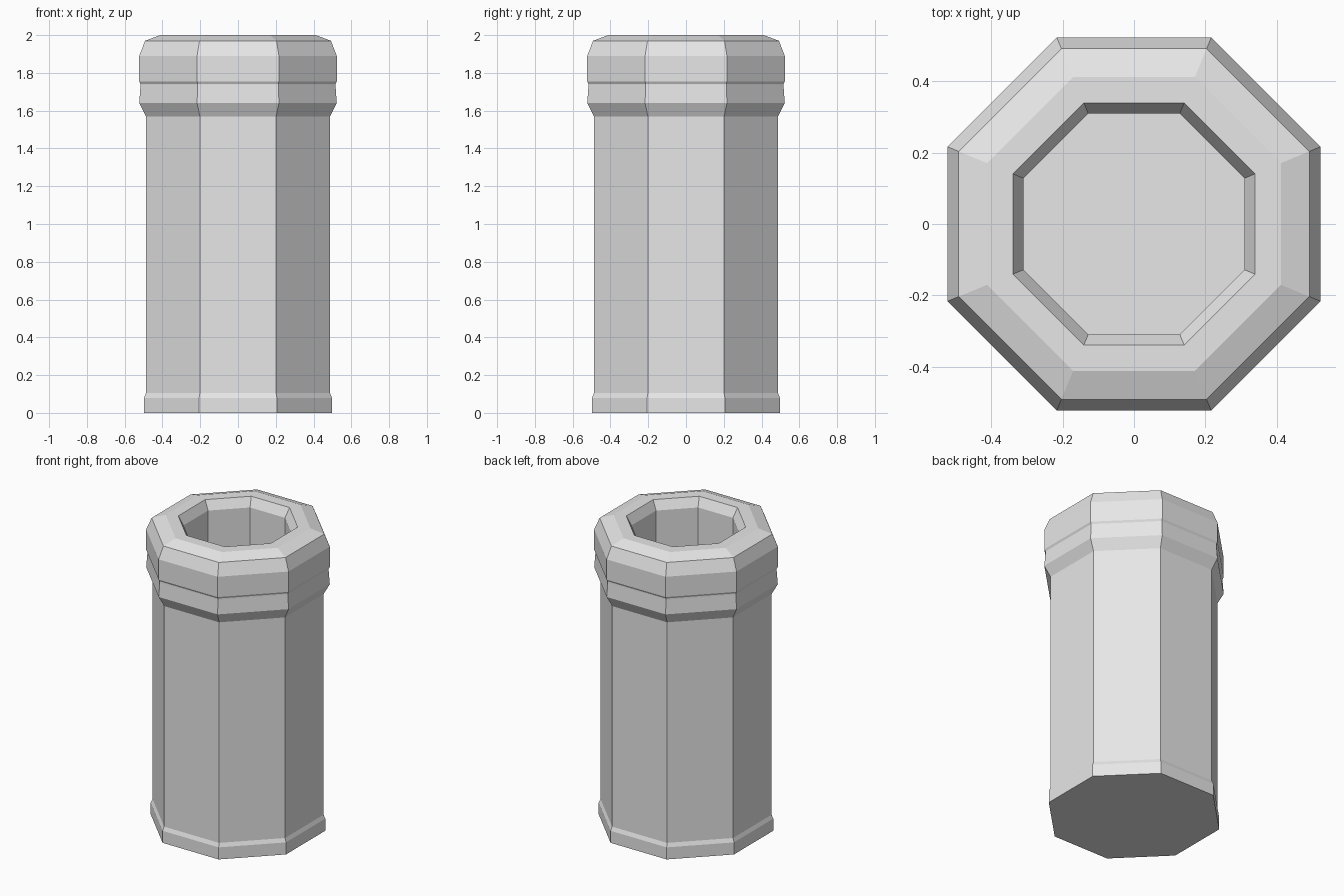
import bpy, bmesh, math

cube = bpy.data.objects.get("Cube")
if cube:
    bpy.data.objects.remove(cube, do_unlink=True)

SIDES = 8

grey = bpy.data.materials.new("light grey")
grey.use_nodes = True
colour = (0.8, 0.8, 0.8, 1)
grey.diffuse_color = colour
grey.node_tree.nodes["Principled BSDF"].inputs["Base Color"].default_value = colour


def lathe(name, profile, cap_start=False, cap_end=False):
    """Octagonal shell from (distance to flat side, height) pairs."""
    bm = bmesh.new()
    rings = []
    for flat, z in profile:
        r = flat / math.cos(math.pi / SIDES)
        angles = [(i + 0.5) * math.tau / SIDES for i in range(SIDES)]
        rings.append([bm.verts.new((r * math.cos(a), r * math.sin(a), z)) for a in angles])
    for low, high in zip(rings, rings[1:]):
        for i in range(SIDES):
            j = (i + 1) % SIDES
            bm.faces.new((low[i], low[j], high[j], high[i]))
    if cap_start:
        bm.faces.new(rings[0][::-1])
    if cap_end:
        bm.faces.new(rings[-1])
    mesh = bpy.data.meshes.new(name)
    bm.to_mesh(mesh)
    bm.free()
    mesh.materials.append(grey)
    obj = bpy.data.objects.new(name, mesh)
    bpy.context.collection.objects.link(obj)
    return obj


# Shaft with a low plinth and closed underside
lathe("pipe_shaft", [(0.497, 0), (0.497, 0.08), (0.487, 0.105), (0.487, 1.57)],
      cap_start=True)

# Flared lower collar, stepped seam and bevelled rim
lathe("pipe_collar", [(0.487, 1.57), (0.523, 1.64), (0.516, 1.735), (0.516, 1.742),
                      (0.523, 1.755), (0.523, 1.89), (0.492, 1.97), (0.412, 2.0),
                      (0.34, 2.0), (0.31, 1.94)])

# Hollow inside with a floor
lathe("pipe_bore", [(0.31, 1.94), (0.31, 0.1)], cap_end=True)
